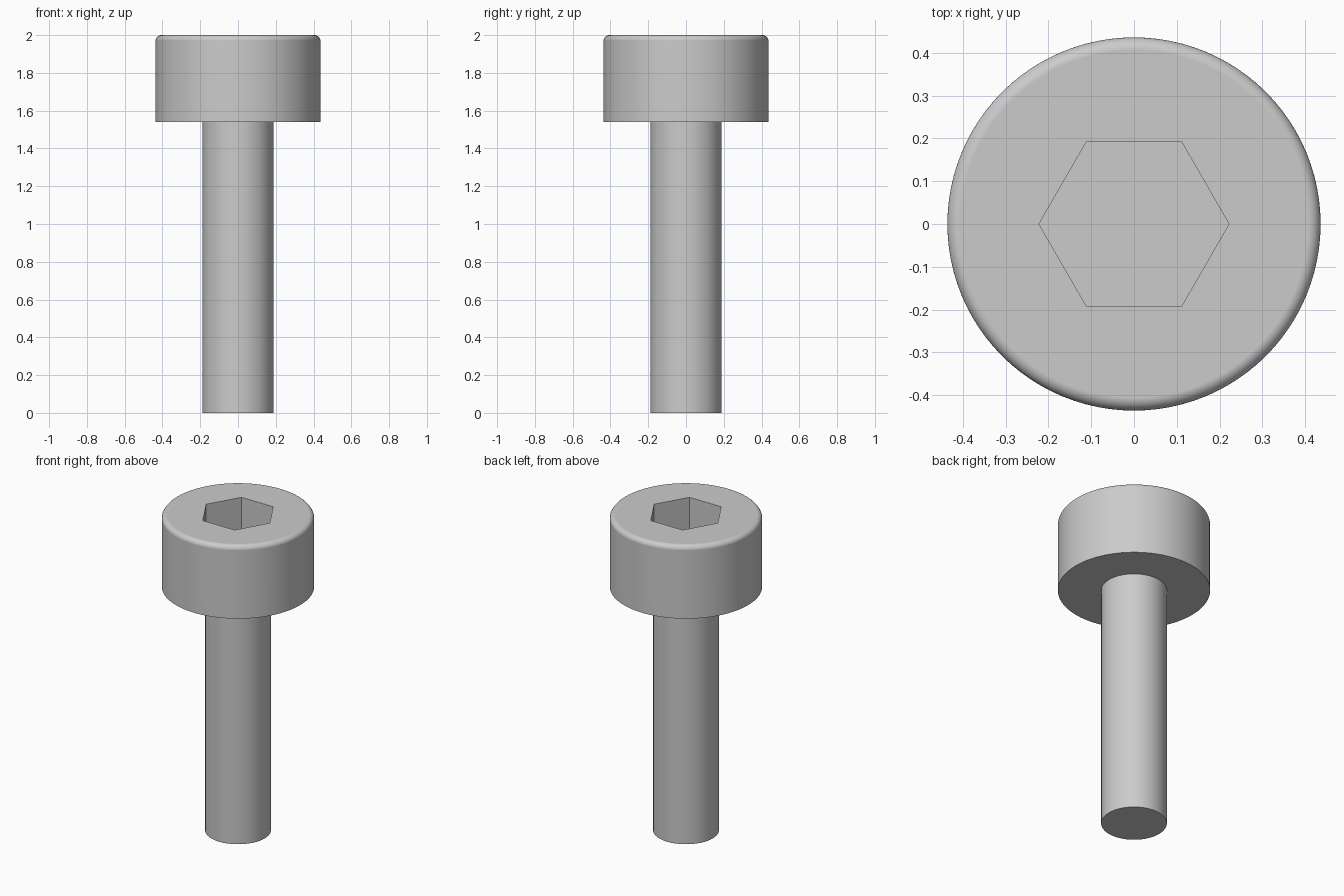
import bpy, bmesh
from math import sin, cos, pi

if "Cube" in bpy.data.objects:
    bpy.data.objects.remove(bpy.data.objects["Cube"])

SEG = 96
HEAD_R, HEAD_Z, TOP = 0.436, 1.54, 2.0
SHAFT_R, FILLET = 0.188, 0.03
HEX_R, HEX_DEPTH = 0.222, 0.23

# Half profile of shaft and head, with a rounded top rim
profile = [(SHAFT_R, 0), (SHAFT_R, HEAD_Z), (HEAD_R, HEAD_Z)]
for i in range(9):
    a = i / 8 * pi / 2
    profile.append((HEAD_R - FILLET + FILLET * cos(a), TOP - FILLET + FILLET * sin(a)))

# Revolve the profile and cap both ends
bm = bmesh.new()
rings = [[bm.verts.new((r * cos(2 * pi * k / SEG), r * sin(2 * pi * k / SEG), z))
          for k in range(SEG)] for r, z in profile]
for lo, hi in zip(rings, rings[1:]):
    for k in range(SEG):
        n = (k + 1) % SEG
        bm.faces.new((lo[k], lo[n], hi[n], hi[k]))
bm.faces.new(rings[0][::-1])
bm.faces.new(rings[-1])
bmesh.ops.recalc_face_normals(bm, faces=bm.faces[:])
mesh = bpy.data.meshes.new("socket_head_screw")
bm.to_mesh(mesh)
bm.free()
screw = bpy.data.objects.new("socket_head_screw", mesh)
bpy.context.collection.objects.link(screw)

# Hexagonal socket, corners on the x axis
bpy.ops.mesh.primitive_cylinder_add(vertices=6, radius=HEX_R, depth=2 * HEX_DEPTH,
                                    location=(0, 0, TOP), rotation=(0, 0, pi / 6))
cutter = bpy.context.object
cutter.name = "hex_socket_cutter"
cutter.hide_render = True

bpy.ops.object.select_all(action='DESELECT')
screw.select_set(True)
bpy.context.view_layer.objects.active = screw
cut = screw.modifiers.new("hex_socket", 'BOOLEAN')
cut.operation = 'DIFFERENCE'
cut.solver = 'EXACT'
cut.object = cutter
bpy.ops.object.modifier_apply(modifier=cut.name)
bpy.data.objects.remove(cutter)

# Smooth round surfaces, crisp edges, flat top
bpy.ops.object.shade_smooth_by_angle(angle=pi / 6)
weighted = screw.modifiers.new("flat_top_shading", 'WEIGHTED_NORMAL')
weighted.keep_sharp = True
